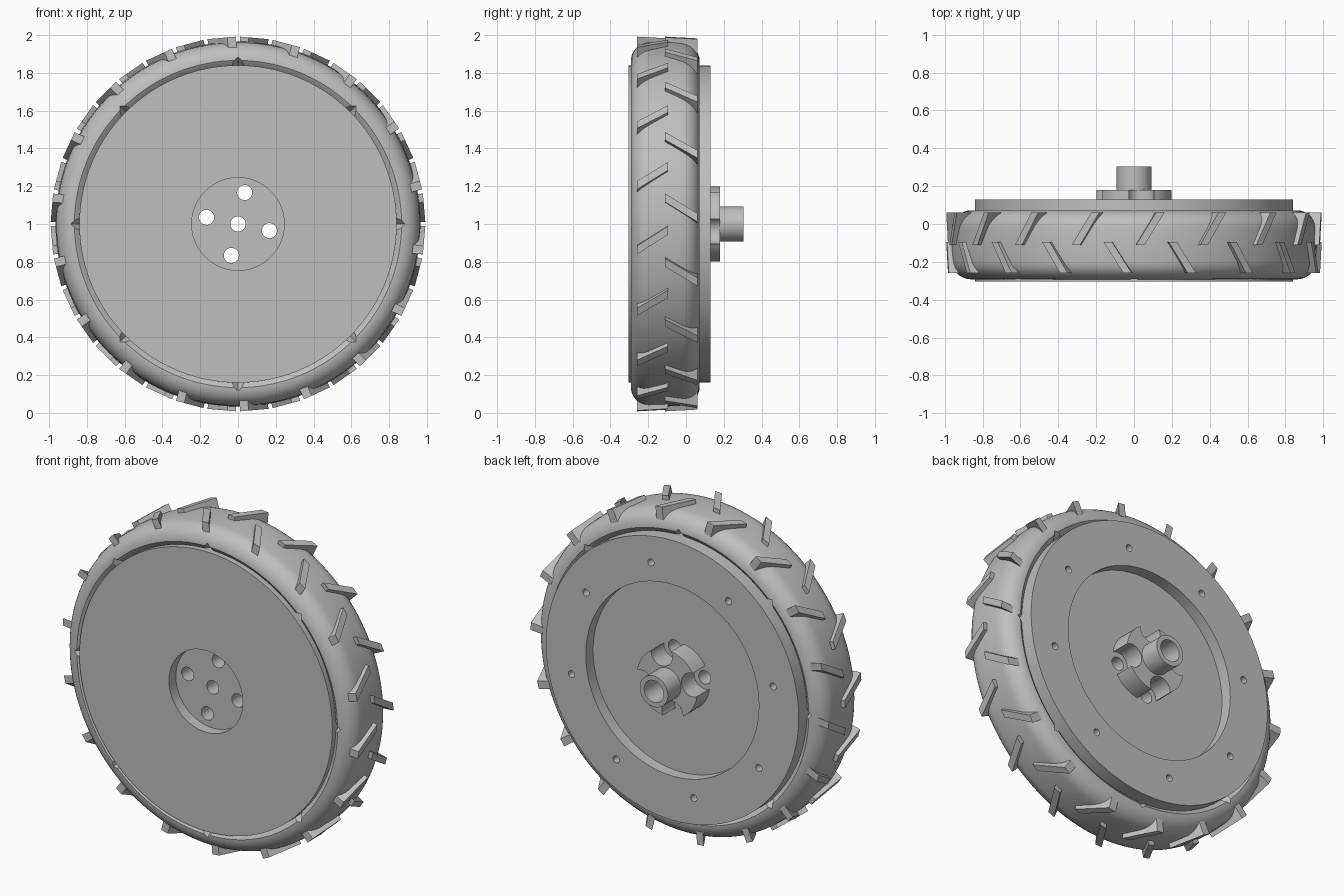
import bpy
import bmesh
from math import sin, cos, pi, radians
from mathutils import Matrix, Vector

cube = bpy.data.objects.get("Cube")
if cube:
    bpy.data.objects.remove(cube, do_unlink=True)

AXLE = Vector((0, 0, 1))
TURN = radians(12)          # bolt pattern rotation

grey = bpy.data.materials.new("plain grey")
grey.use_nodes = True
shade = (0.52, 0.52, 0.52, 1)
grey.diffuse_color = shade
grey.node_tree.nodes["Principled BSDF"].inputs["Base Color"].default_value = shade


def finish(name, bm, loc=AXLE):
    bmesh.ops.recalc_face_normals(bm, faces=bm.faces)
    mesh = bpy.data.meshes.new(name)
    bm.to_mesh(mesh)
    bm.free()
    mesh.materials.append(grey)
    obj = bpy.data.objects.new(name, mesh)
    obj.location = loc
    bpy.context.collection.objects.link(obj)
    return obj


def lathe(name, profile, segments=96, loc=AXLE):
    """Revolve a closed (radius, y) outline about the y axis."""
    bm = bmesh.new()
    verts = [bm.verts.new((r, y, 0)) for r, y in profile]
    edges = [bm.edges.new((verts[i - 1], v)) for i, v in enumerate(verts)]
    bmesh.ops.spin(bm, geom=verts + edges, cent=(0, 0, 0), axis=(0, 1, 0),
                   angle=2 * pi, steps=segments)
    bmesh.ops.remove_doubles(bm, verts=bm.verts, dist=1e-4)
    bmesh.ops.dissolve_degenerate(bm, edges=bm.edges, dist=1e-5)
    return finish(name, bm, loc)


def drill(obj, r, y0, y1, at, r_end=None, segments=32):
    """Cut a round or tapered hole along y at the point (x, z) from the axle."""
    bm = bmesh.new()
    bmesh.ops.create_cone(bm, cap_ends=True, segments=segments, radius1=r,
                          radius2=r if r_end is None else r_end, depth=y1 - y0)
    bmesh.ops.rotate(bm, verts=bm.verts, cent=(0, 0, 0),
                     matrix=Matrix.Rotation(-pi / 2, 3, 'X'))
    bmesh.ops.translate(bm, verts=bm.verts, vec=(0, (y0 + y1) / 2, 0))
    if segments == 4:       # point one corner of the pyramid outward
        spin = math_angle(at)
        bmesh.ops.rotate(bm, verts=bm.verts, cent=(0, 0, 0),
                         matrix=Matrix.Rotation(spin, 3, 'Y'))
    cutter = finish("cutter", bm, AXLE + Vector((at[0], 0, at[1])))
    cutter.hide_render = True
    mod = obj.modifiers.new("cut", 'BOOLEAN')
    mod.operation, mod.solver, mod.object = 'DIFFERENCE', 'EXACT', cutter
    bpy.context.view_layer.objects.active = obj
    bpy.ops.object.modifier_apply(modifier=mod.name)
    bpy.data.objects.remove(cutter, do_unlink=True)


def math_angle(at):
    return Vector((0, 1)).angle_signed(Vector(at)) if at[0] or at[1] else 0


def ring(count, r, start=0.0):
    steps = [start + 2 * pi * i / count for i in range(count)]
    return [(r * sin(a), r * cos(a)) for a in steps]


def smooth(obj):
    bpy.ops.object.select_all(action='DESELECT')
    obj.select_set(True)
    bpy.context.view_layer.objects.active = obj
    bpy.ops.object.shade_smooth_by_angle(angle=radians(30))


# Wheel body: front recess, outer drum, rear ring and rear recess
body = lathe("wheel_body", [(0, -0.24), (0.245, -0.24), (0.245, -0.305), (0.84, -0.305),
                            (0.84, 0.13), (0.575, 0.13), (0.575, 0.06), (0, 0.06)])
for spot in [(0, 0)] + ring(4, 0.17, TURN):
    drill(body, 0.04, -0.5, 0.5, spot)
for spot in ring(8, 0.685, TURN):
    drill(body, 0.021, 0.0, 0.2, spot, segments=16)

# Rear hub: flange with four scalloped bolt pockets and a hollow shaft sleeve
hub = lathe("rear_hub", [(0.04, 0.05), (0.2, 0.05), (0.2, 0.18), (0.093, 0.18),
                         (0.093, 0.305), (0.065, 0.305), (0.065, 0.1), (0.04, 0.1)], 64)
for spot in ring(4, 0.17, TURN):
    drill(hub, 0.07, -0.1, 0.4, spot)

# Tyre: rounded section, symmetrical about its middle plane
MID, HALF, ROUND = -0.11, 0.182, 0.1
side = [(0.82, -HALF + 0.04), (0.853, -HALF + 0.008), (0.866, -HALF)]
side += [(0.862 + ROUND * sin(a), -HALF + ROUND - ROUND * cos(a))
         for a in [radians(d) for d in range(10, 91, 10)]]
outline = side + [(0.966, 0)] + [(r, -y) for r, y in reversed(side)]
tyre = lathe("tyre", [(r, y + MID) for r, y in outline], 128)
for spot in ring(8, 0.84):
    drill(tyre, 0.048, -0.295, -0.235, spot, r_end=0.0, segments=4)
    drill(tyre, 0.0, 0.015, 0.075, spot, r_end=0.048, segments=4)


# Tread lugs: two rows of slanted bars, leaning opposite ways
def lug_row(name, y0, y1, lean, start, count=18, width=0.045):
    bm = bmesh.new()
    for i in range(count):
        bar = bmesh.ops.create_cube(bm, size=1)["verts"]
        turn = Matrix.Rotation(start + 2 * pi * i / count, 3, 'Y')
        for v in bar:
            x, y, z = v.co
            v.co = turn @ Vector((x * width + y * lean, (y0 + y1) / 2 + y * (y1 - y0),
                                  0.95 + z * 0.078))
    return finish(name, bm)


lug_row("front_tread_lugs", -0.26, -0.095, -0.105, radians(-5))
lug_row("rear_tread_lugs", -0.11, 0.06, 0.105, radians(5))

for part in (body, hub, tyre):
    smooth(part)
